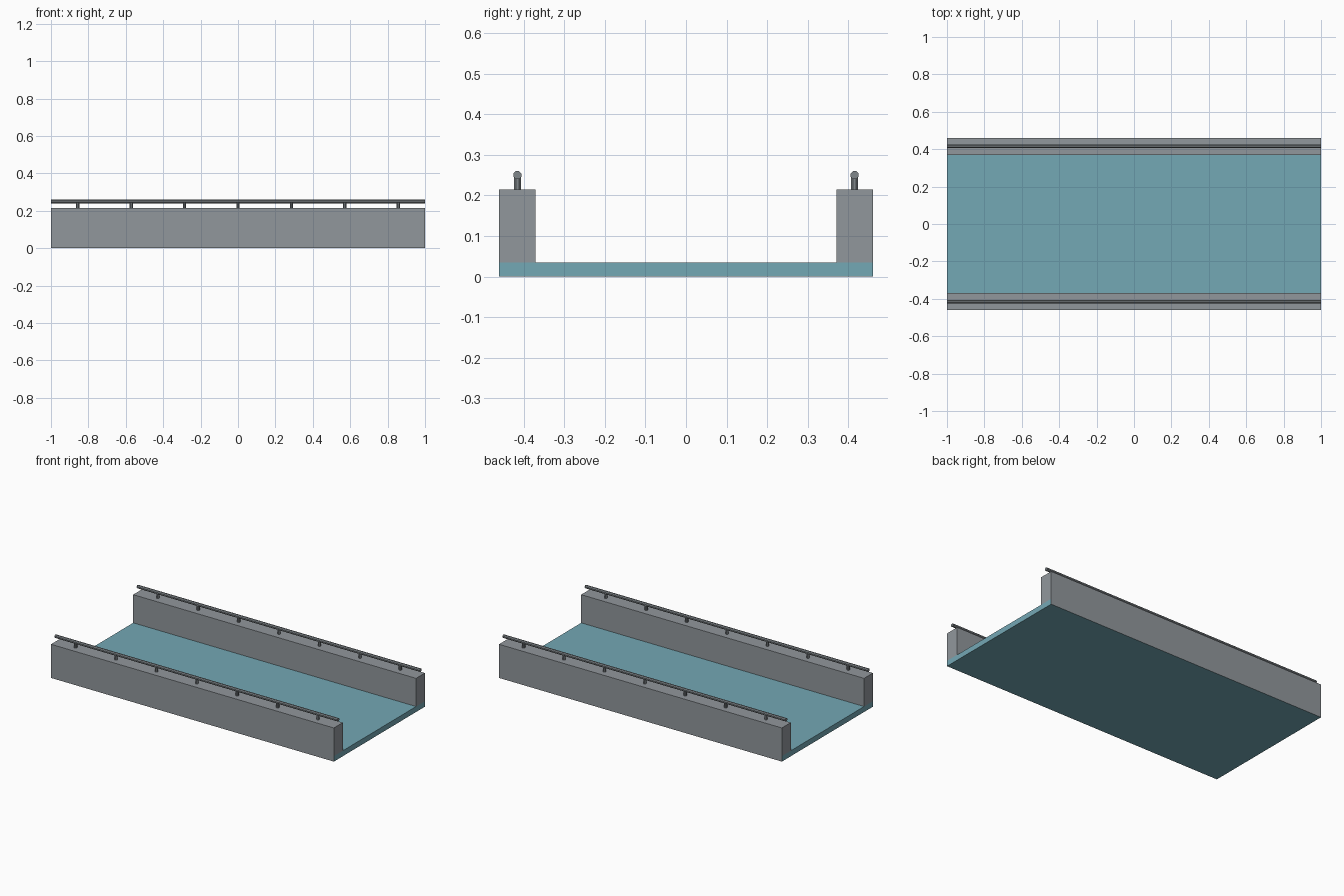
import bpy, bmesh, math
from mathutils import Matrix

if "Cube" in bpy.data.objects:
    bpy.data.objects.remove(bpy.data.objects["Cube"])

def srgb(r, g, b):
    f = lambda c: c / 12.92 if c <= 0.04045 else ((c + 0.055) / 1.055) ** 2.4
    return (f(r / 255), f(g / 255), f(b / 255), 1)

def material(name, rgb):
    m = bpy.data.materials.new(name)
    m.diffuse_color = srgb(*rgb)
    m.use_nodes = True
    m.node_tree.nodes["Principled BSDF"].inputs["Base Color"].default_value = m.diffuse_color
    return m

teal = material("deck_teal", (116, 168, 181))
grey = material("wall_grey", (145, 151, 156))
rail_grey = material("rail_grey", (128, 134, 138))

def finish(name, bm, mats):
    me = bpy.data.meshes.new(name)
    bm.to_mesh(me)
    bm.free()
    for m in mats:
        me.materials.append(m)
    ob = bpy.data.objects.new(name, me)
    bpy.context.collection.objects.link(ob)
    return ob

def box(name, y0, y1, z0, z1, mats):
    bm = bmesh.new()
    mat = Matrix.Translation((0, (y0 + y1) / 2, (z0 + z1) / 2)) @ Matrix.Diagonal((2, y1 - y0, z1 - z0, 1))
    bmesh.ops.create_cube(bm, size=1, matrix=mat)
    # outer long sides take the second material
    if len(mats) > 1:
        for f in bm.faces:
            f.normal_update()
            if abs(f.normal.y) > 0.9:
                f.material_index = 1
    return finish(name, bm, mats)

def rod(bm, matrix, radius, depth):
    bmesh.ops.create_cone(bm, cap_ends=True, segments=8, radius1=radius, radius2=radius,
                          depth=depth, matrix=matrix @ Matrix.Rotation(math.pi / 8, 4, 'Z'))

# deck slab
box("deck", -0.46, 0.46, 0, 0.035, [teal, grey])

for side, s in (("front", -1), ("back", 1)):
    # side wall
    y0, y1 = sorted((s * 0.37, s * 0.46))
    box(side + "_wall", y0, y1, 0.035, 0.215, [grey])
    # handrail
    bm = bmesh.new()
    rod(bm, Matrix.Translation((0, s * 0.415, 0.25)) @ Matrix.Rotation(math.pi / 2, 4, 'Y'), 0.0105, 2)
    finish(side + "_handrail", bm, [rail_grey])
    # short posts
    bm = bmesh.new()
    for k in range(-3, 4):
        rod(bm, Matrix.Translation((k * 2 / 7, s * 0.415, 0.23)), 0.0095, 0.036)
    finish(side + "_rail_posts", bm, [rail_grey])
